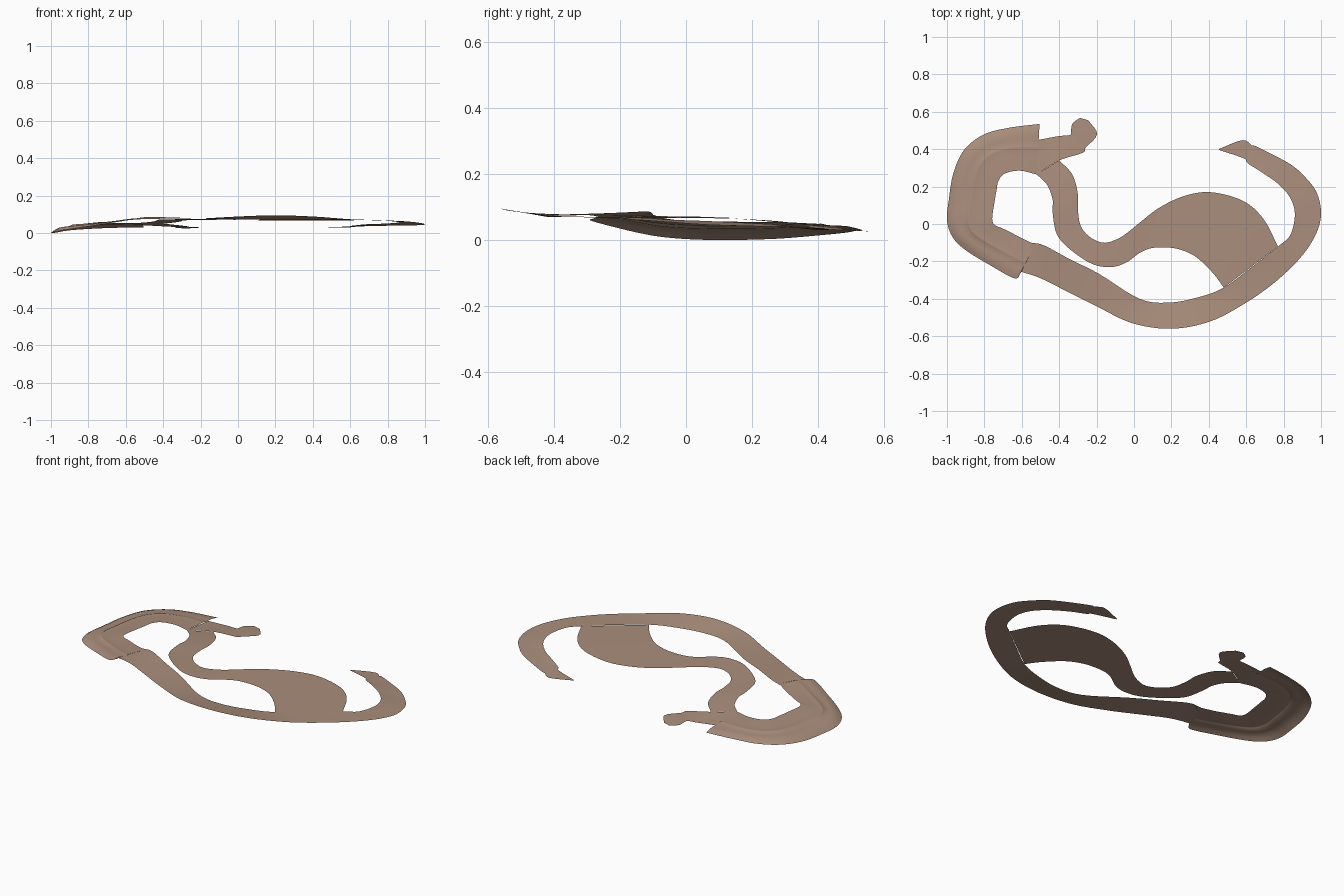
import bpy, math
from mathutils import Vector

mat = bpy.data.materials.new("tan_surface")
mat.diffuse_color = (0.40, 0.27, 0.20, 1)


def spline(pts, steps):
    """Catmull-Rom curve through the points."""
    p = [Vector(q) for q in pts]
    p = [2 * p[0] - p[1]] + p + [2 * p[-1] - p[-2]]
    out = []
    for i in range(1, len(p) - 2):
        a, b, c, d = p[i - 1:i + 3]
        for k in range(steps):
            t = k / steps
            out.append(0.5 * (2 * b + (c - a) * t + (2 * a - 5 * b + 4 * c - d) * t * t
                              + (3 * b - a - 3 * c + d) * t ** 3))
    out.append(p[-2])
    return out


FLAT = [(i / 6, i / 6) for i in range(7)]


def ribbon(name, stations, profile=FLAT, steps=6):
    """Thin sheet between two edge curves; profile gives (across, height) fractions."""
    left = spline([s[:3] for s in stations], steps)
    right = spline([s[3:] for s in stations], steps)
    verts, faces, n = [], [], len(profile)
    for a, b in zip(left, right):
        for t, h in profile:
            v = a.lerp(b, t)
            verts.append((v.x, v.y, max(0, a.z + (b.z - a.z) * h)))
    for r in range(len(left) - 1):
        for c in range(n - 1):
            i = r * n + c
            faces.append((i, i + n, i + n + 1, i + 1))
    me = bpy.data.meshes.new(name)
    me.from_pydata(verts, [], faces)
    me.update()
    if sum(f.normal.z * f.area for f in me.polygons) < 0:
        me.flip_normals()
    me.shade_smooth()
    me.materials.append(mat)
    ob = bpy.data.objects.new(name, me)
    bpy.context.collection.objects.link(ob)
    return ob


# straight, banked lower bend and right-hand hook (outer edge | inner edge)
ribbon("outer_loop", [
    (-.62, -.25, .066, -.55, -.10, .078), (-.50, -.29, .075, -.48, -.115, .086),
    (-.35, -.365, .077, -.34, -.19, .083), (-.20, -.44, .078, -.19, -.265, .077),
    (-.01, -.53, .088, .03, -.40, .073), (.20, -.56, .095, .19, -.42, .07),
    (.41, -.52, .088, .35, -.39, .07), (.60, -.42, .074, .48, -.34, .07),
    (.755, -.31, .069, .63, -.23, .07), (.89, -.18, .063, .77, -.12, .067),
    (.97, -.06, .055, .835, -.06, .062), (1, .05, .047, .86, .05, .058),
    (.98, .16, .043, .835, .14, .054), (.925, .24, .041, .77, .215, .05),
    (.835, .32, .04, .685, .275, .047), (.66, .412, .036, .615, .32, .04),
    (.63, .42, .034, .60, .335, .037), (.58, .448, .03, .585, .352, .035),
    (.455, .402, .03, .455, .396, .03)])

# wide apron narrowing into the S-shaped track
ribbon("s_track", [
    (.77, -.12, .067, .48, -.34, .07), (.69, .03, .067, .42, -.26, .07),
    (.58, .125, .067, .33, -.175, .07), (.41, .17, .067, .24, -.135, .07),
    (.27, .15, .067, .16, -.125, .07), (.14, .09, .068, .09, -.13, .07),
    (.04, .015, .07, .03, -.155, .07), (-.04, -.05, .07, -.04, -.205, .072),
    (-.10, -.085, .07, -.12, -.23, .074), (-.165, -.10, .07, -.22, -.215, .075),
    (-.235, -.07, .07, -.33, -.145, .074), (-.285, -.01, .068, -.41, -.06, .072),
    (-.30, .08, .066, -.435, .06, .07), (-.30, .16, .064, -.435, .13, .066),
    (-.33, .265, .058, -.465, .21, .06), (-.40, .34, .05, -.52, .265, .055)])

# banked left curve with a raised lip running around it
lip = [(0, 0), (.09, .28), (.18, .48), (.28, .56), (.40, .60), (.44, .72),
       (.47, .78), (.50, .76), (.66, .84), (.83, .92), (1, 1)]
ribbon("left_curve", [
    (-.505, .535, .03, -.52, .265, .055), (-.665, .515, .028, -.61, .285, .055),
    (-.80, .48, .022, -.69, .27, .055), (-.905, .40, .014, -.725, .23, .055),
    (-.965, .275, .004, -.735, .18, .055), (-.99, .13, 0, -.747, .11, .056),
    (-1, .02, .002, -.758, .03, .057), (-.97, -.07, .009, -.745, -.005, .058),
    (-.90, -.14, .021, -.70, -.025, .06), (-.77, -.22, .04, -.62, -.065, .066),
    (-.64, -.29, .06, -.54, -.105, .078), (-.605, -.262, .066, -.53, -.11, .08)], lip)

# short spur with a rounded end
ribbon("spur", [
    (-.51, .45, .042, -.52, .265, .055), (-.40, .47, .036, -.40, .34, .05),
    (-.345, .475, .033, -.275, .38, .037), (-.337, .49, .032, -.257, .41, .033),
    (-.33, .535, .028, -.197, .48, .03), (-.29, .567, .025, -.245, .555, .026)], steps=4)
